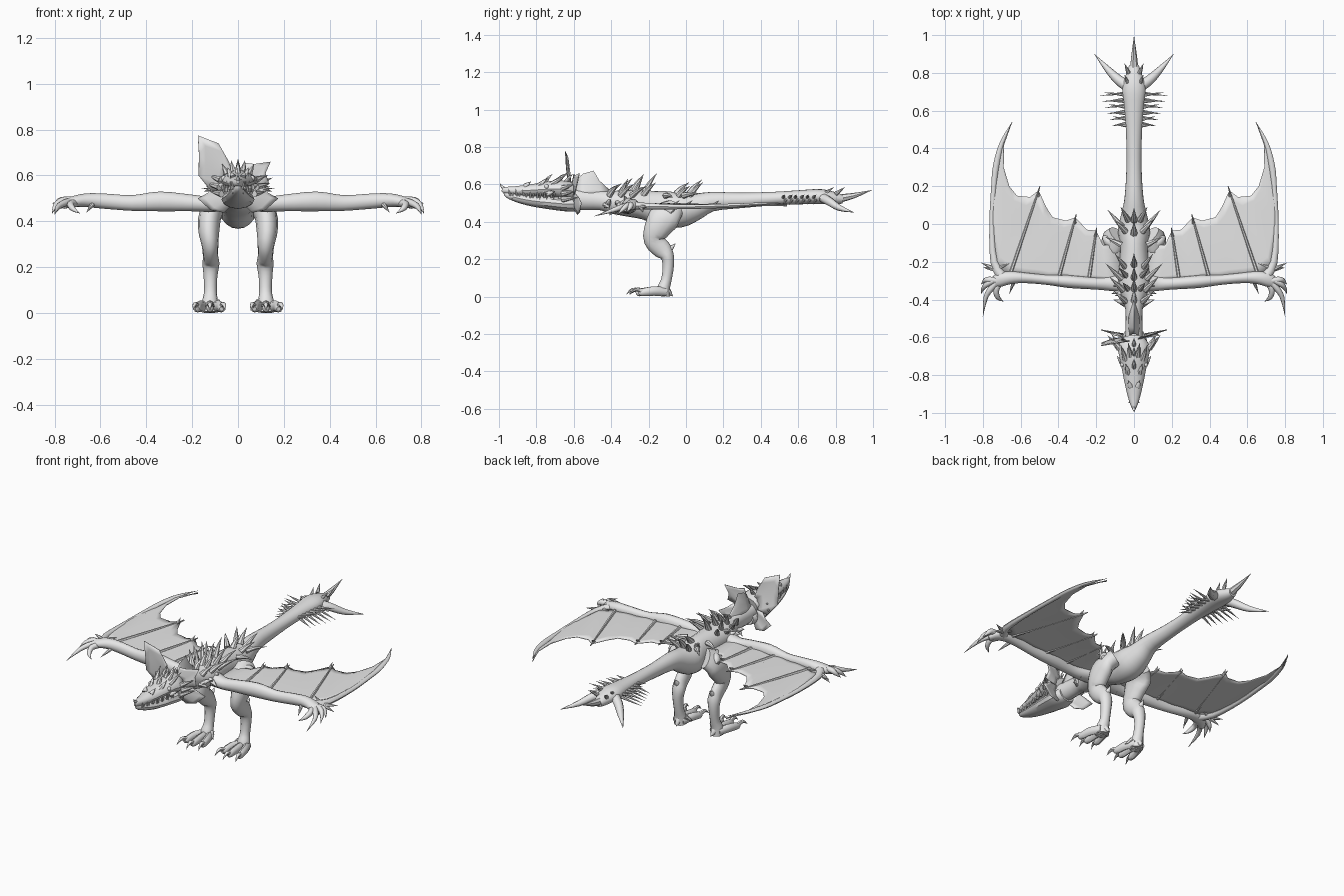
import bpy, bmesh, math, random
from mathutils import Vector as V

random.seed(4)


def material(name, rgba):
    m = bpy.data.materials.new(name)
    m.diffuse_color = rgba
    return m


HIDE = material("pale grey hide", (0.8, 0.8, 0.8, 1))


def spline(rows, sub):
    """Catmull-Rom through rows of numbers."""
    out = []
    for i in range(len(rows) - 1):
        p0, p1, p2 = rows[max(i - 1, 0)], rows[i], rows[i + 1]
        p3 = rows[min(i + 2, len(rows) - 1)]
        for k in range(sub):
            t = k / sub
            out.append([0.5 * (2 * b + (c - a) * t + (2 * a - 5 * b + 4 * c - d) * t * t
                               + (3 * b - a - 3 * c + d) * t ** 3)
                        for a, b, c, d in zip(p0, p1, p2, p3)])
    return out + [list(rows[-1])]


def tube(bm, rows, ref=(0, 0, 1), n=12, sub=3, mirror=False):
    """Elliptical tube through rows of x, y, z, side radius, up radius."""
    rows = spline(rows, sub)
    for s in ((1, -1) if mirror else (1,)):
        pts = [V((s * r[0], r[1], r[2])) for r in rows]
        rings = []
        for i, p in enumerate(pts):
            t = (pts[min(i + 1, len(pts) - 1)] - pts[max(i - 1, 0)]).normalized()
            side = t.cross(V(ref)).normalized()
            up = side.cross(t)
            a, b = max(rows[i][3], 0.0008), max(rows[i][4], 0.0008)
            rings.append([bm.verts.new(p + side * a * math.cos(k * math.tau / n)
                                       + up * b * math.sin(k * math.tau / n)) for k in range(n)])
        for q, r in zip(rings, rings[1:]):
            for k in range(n):
                bm.faces.new((q[k], q[(k + 1) % n], r[(k + 1) % n], r[k]))
        bm.faces.new(rings[0])
        bm.faces.new(rings[-1])


def spike(bm, base, tip, r, bend=(0, 0, 0), mirror=True):
    """Curved horn tapering from base to tip."""
    b, t = V(base), V(tip)
    mid = (b + t) / 2 + V(bend)
    ref = (0, 1, 0) if abs((t - b).normalized().z) > 0.8 else (0, 0, 1)
    tube(bm, [(*b, r, r), (*mid, r * .6, r * .6), (*t, 0, 0)], ref, 7, 3, mirror)


def finish(name, bm, thickness=0, angle=50):
    bmesh.ops.recalc_face_normals(bm, faces=bm.faces)
    me = bpy.data.meshes.new(name)
    bm.to_mesh(me)
    bm.free()
    ob = bpy.data.objects.new(name, me)
    bpy.context.collection.objects.link(ob)
    me.materials.append(HIDE)
    if thickness:
        mod = ob.modifiers.new("thin sheet", 'SOLIDIFY')
        mod.thickness, mod.offset = thickness, 0
    bpy.ops.object.select_all(action='DESELECT')
    ob.select_set(True)
    bpy.context.view_layer.objects.active = ob
    bpy.ops.object.shade_smooth_by_angle(angle=math.radians(angle))
    return ob


def sheet(bm, root, rim, steps=4, shift=None, mirror=False):
    """Skin stretched between two matching lines of points."""
    for s in ((1, -1) if mirror else (1,)):
        grid = []
        for i, (a, b) in enumerate(zip(root, rim)):
            col = []
            for k in range(steps + 1):
                p = V(a).lerp(V(b), k / steps)
                if shift:
                    p.z += shift(i, k / steps)
                col.append(bm.verts.new((s * p.x, p.y, p.z)))
            grid.append(col)
        for c, d in zip(grid, grid[1:]):
            for k in range(steps):
                bm.faces.new((c[k], c[k + 1], d[k + 1], d[k]))
        bmesh.ops.remove_doubles(bm, verts=bm.verts, dist=1e-5)


# Neck, torso and tail in one continuous loft
bm = bmesh.new()
tube(bm, [(0, y, z, w, h) for y, z, w, h in (
    (-.68, .54, .05, .05), (-.58, .52, .046, .055), (-.46, .515, .045, .052), (-.40, .505, .06, .06),
    (-.32, .50, .085, .07), (-.22, .49, .078, .078), (-.12, .47, .075, .095), (-.03, .462, .085, .092),
    (.05, .48, .068, .072), (.14, .508, .05, .052), (.30, .515, .04, .041), (.48, .525, .042, .036),
    (.62, .532, .052, .038), (.72, .535, .062, .04), (.80, .525, .04, .032), (.84, .52, .025, .022))], n=20)
finish("body_neck_and_tail", bm)

# Tail weapon: centre blade, curved side horns and bristles
bm = bmesh.new()
spike(bm, (0, .79, .52), (0, .995, .57), .026, (0, 0, -.006), False)
tube(bm, [(.035, .73, .53, .03, .025), (.085, .765, .51, .026, .024),
          (.14, .82, .475, .017, .017), (.21, .90, .45, 0, 0)], n=8, mirror=True)
for i in range(6):
    y = .52 + i * .032
    reach = .10 + .012 * i
    spike(bm, (.035, y, .53), (reach, y + .005 + (i % 2) * .012, .545), .01)
    spike(bm, (.035, y + .015, .52), (reach + .02, y - .002, .49), .009)
for x, y in ((.03, .74), (.03, .80)):
    spike(bm, (x, y, .55), (x + .02, y + .05, .585), .012)
finish("tail_spikes", bm)

# Back spines over shoulders and hips
bm = bmesh.new()
for y, h in ((-.39, .605), (-.33, .635), (-.27, .655), (-.20, .66), (-.03, .61), (.04, .625)):
    spike(bm, (0, y - .02, .55), (0, y + .045, h), .02, (0, -.008, 0), False)
for x, y, z, k in ((.10, -.36, .60, .05), (.13, -.28, .60, .07), (.15, -.21, .59, .08), (.08, -.23, .64, .05),
                   (.06, -.31, .63, .04), (.10, -.16, .61, .07), (.11, -.40, .52, .02), (.09, -.41, .47, .02),
                   (.15, -.07, .53, .04), (.14, .075, .55, .09), (.10, .02, .59, .06), (.07, .09, .61, .07)):
    spike(bm, (x * .45, y - k, .54 if z > .52 else .49), (x, y, z), .017, (0, 0, .006))
for x, y, z in ((.11, -.33, .54), (.12, -.37, .47), (.13, -.30, .44), (.10, -.38, .50)):
    spike(bm, (.055, y + .02, .50), (x, y, z), .02)
finish("back_spines", bm)

# Upper skull
bm = bmesh.new()
tube(bm, [(0, y, z, w, h) for y, z, w, h in (
    (-.60, .56, .055, .05), (-.65, .57, .085, .05), (-.70, .577, .078, .046), (-.77, .573, .064, .037),
    (-.85, .568, .048, .031), (-.92, .567, .031, .023), (-.97, .57, .014, .017), (-.985, .572, .005, .008))], n=14)
finish("upper_head", bm, angle=35)

# Lower jaw
bm = bmesh.new()
tube(bm, [(0, y, z, w, h) for y, z, w, h in (
    (-.57, .50, .05, .045), (-.63, .495, .072, .04), (-.72, .502, .064, .036), (-.82, .512, .05, .03),
    (-.90, .527, .034, .023), (-.955, .545, .016, .016), (-.97, .56, .005, .006))], n=12)
finish("lower_jaw", bm, angle=35)

# Teeth, nose horn, brow horns and cheek barbs
bm = bmesh.new()
spike(bm, (0, -.96, .57), (0, -.995, .605), .012, (0, -.006, 0), False)
for i in range(7):
    y = -.94 + i * .037
    w = .02 + i * .0068
    spike(bm, (w, y, .53 + .01 * (i < 3)), (w + .008, y - .008, .575), .007)
    spike(bm, (w, y + .015, .555), (w + .003, y + .01, .52), .006)
for x, y, z, tx, ty, tz in ((.045, -.72, .60, .07, -.64, .65), (.03, -.79, .59, .045, -.74, .635),
                            (.075, -.66, .58, .125, -.60, .60), (.08, -.66, .55, .14, -.59, .565),
                            (.07, -.66, .52, .12, -.58, .53), (.02, -.70, .61, .03, -.63, .665),
                            (.06, -.74, .55, .09, -.70, .565), (.02, -.86, .59, .03, -.83, .615)):
    spike(bm, (x, y, z), (tx, ty, tz), .016)
for y in (-.76, -.70, -.65):
    spike(bm, (0, y, .60), (0, y + .045, .655), .014, (0, 0, .006), False)
finish("head_horns_and_teeth", bm)

# Eyes set beneath the brows
bm = bmesh.new()
for s in (1, -1):
    v = bmesh.ops.create_uvsphere(bm, u_segments=10, v_segments=6, radius=.012)['verts']
    bmesh.ops.translate(bm, verts=v, vec=(s * .062, -.745, .588))
finish("eyes", bm)

# Head frill: tall raised fan, smaller folded fan, cheek flaps and neck crest
bm = bmesh.new()
sheet(bm, [(-.02, -.62, .60), (-.03, -.62, .60), (-.045, -.61, .59), (-.055, -.61, .57), (-.06, -.60, .55), (-.06, -.60, .53)],
      [(-.04, -.62, .66), (-.085, -.63, .74), (-.175, -.645, .775), (-.17, -.64, .69), (-.172, -.63, .60), (-.12, -.61, .535)])
sheet(bm, [(.02, -.61, .60), (.03, -.61, .60), (.045, -.60, .58), (.055, -.60, .56), (.06, -.60, .54)],
      [(.03, -.60, .655), (.07, -.59, .65), (.142, -.57, .66), (.12, -.58, .61), (.135, -.59, .565)])
sheet(bm, [(.05, -.60, .55), (.055, -.60, .53), (.055, -.60, .51), (.05, -.60, .49), (.03, -.60, .47)],
      [(.10, -.59, .55), (.13, -.57, .525), (.175, -.56, .50), (.12, -.57, .45), (.06, -.58, .438)], mirror=True)
sheet(bm, [(.03, -.59, .54), (.033, -.54, .54), (.03, -.49, .54), (.02, -.45, .545), (.005, -.41, .55)],
      [(0, -.58, .63), (0, -.55, .655), (0, -.495, .672), (0, -.465, .62), (0, -.405, .565)], mirror=True)
finish("head_frill", bm, .004)

# Wing arm, long outer finger and hand
bm = bmesh.new()
tube(bm, [(.04, -.31, .49, .055, .045), (.12, -.315, .475, .04, .034), (.20, -.315, .48, .032, .036),
          (.34, -.305, .487, .034, .043), (.46, -.295, .48, .027, .034), (.58, -.285, .488, .028, .033),
          (.66, -.285, .492, .034, .03), (.72, -.30, .485, .036, .024), (.76, -.33, .47, .018, .016)],
     n=12, mirror=True)
finish("wing_arms", bm)

bm = bmesh.new()
tube(bm, [(.69, -.29, .488, .03, .024), (.74, -.20, .483, .02, .017), (.752, 0, .48, .014, .012),
          (.742, .20, .485, .014, .011), (.73, .31, .49, .016, .01), (.70, .43, .497, .011, .007),
          (.645, .54, .50, 0, 0)], n=8, mirror=True)
finish("outer_wing_fingers", bm)

bm = bmesh.new()
for rows in ([(.72, -.30, .485), (.755, -.34, .48), (.785, -.39, .462), (.80, -.49, .43)],
             [(.71, -.31, .48), (.73, -.35, .475), (.72, -.39, .455), (.69, -.41, .435)],
             [(.72, -.29, .485), (.765, -.31, .49), (.795, -.335, .47), (.81, -.37, .435)],
             [(.73, -.30, .49), (.77, -.295, .49), (.79, -.30, .475), (.81, -.32, .45)]):
    tube(bm, [(*p, r, r) for p, r in zip(rows, (.018, .016, .012, 0))], n=8, mirror=True)
for x, y, z in ((.81, -.205, .48), (.80, -.23, .45), (.66, -.21, .50)):
    spike(bm, (.735, -.24, .48), (x, y, z), .014)
spike(bm, (.63, -.29, .48), (.66, -.37, .44), .013)
finish("wing_hands_and_claws", bm)

# Wing membrane with scalloped trailing edge and gentle ripples
trail = [(.05, -.12), (.165, -.11), (.20, -.035), (.25, -.03), (.31, .035), (.36, .018), (.43, .035),
         (.465, .09), (.505, .178), (.55, .143), (.62, .15), (.66, .20), (.69, .30), (.688, .42), (.645, .54)]
lead = [(.05, -.30), (.14, -.30), (.24, -.30), (.32, -.30), (.40, -.29), (.46, -.29), (.52, -.28), (.59, -.28),
        (.66, -.28), (.73, -.22), (.75, -.05), (.75, .10), (.74, .25), (.71, .41), (.645, .54)]
bm = bmesh.new()
sheet(bm, [(x, y, .487) for x, y in lead], [(x, y, .49) for x, y in trail], 8,
      lambda i, t: .009 * math.sin(math.pi * t) * (1 if i % 2 else -.6), True)
finish("wing_membranes", bm, .004)

# Thin finger bones and barbs at the membrane points
bm = bmesh.new()
for i in (2, 4, 8):
    (x, y), (u, v) = lead[i], trail[i]
    tube(bm, [(x, y, .487, .01, .01), ((x + u) / 2, (y + v) / 2, .488, .007, .008),
              (u, v, .49, .004, .005), (u - .004, v + .015, .495, 0, 0)], n=6, mirror=True)
    spike(bm, (u + .004, v - .03, .49), (u, v, .515), .009)
finish("wing_ribs", bm)

# Hind legs
bm = bmesh.new()
tube(bm, [(.085, -.06, .47, .05, .06), (.12, -.11, .43, .05, .085), (.127, -.155, .36, .046, .07),
          (.122, -.17, .30, .037, .055), (.12, -.125, .25, .033, .05), (.118, -.10, .215, .037, .036),
          (.12, -.095, .16, .03, .03), (.12, -.105, .09, .028, .028), (.122, -.12, .045, .036, .034),
          (.122, -.125, .004, .036, .04)], (0, 1, 0), 12, mirror=True)
spike(bm, (.118, -.11, .23), (.118, -.055, .285), .026)
tube(bm, [(.10, -.12, .46, .03, .03), (.135, -.09, .465, .03, .035), (.158, -.07, .45, .012, .015)], n=10, mirror=True)
finish("hind_legs", bm)

# Toes and talons
bm = bmesh.new()
for dx, ly in ((-.05, -.23), (0, -.25), (.055, -.235)):
    tx = .122 + dx
    tube(bm, [(.122 + dx * .3, -.11, .025, .022, .025), (.122 + dx * .8, -.17, .03, .019, .025),
              (tx, ly, .022, .017, .02), (tx, ly - .018, .018, .009, .01)], n=8, mirror=True)
    tube(bm, [(tx, ly + .01, .026, .013, .014), (tx + dx * .2, ly - .035, .038, .01, .01),
              (tx + dx * .35, ly - .07, .012, 0, 0)], n=7, mirror=True)
spike(bm, (.12, -.10, .03), (.115, -.07, .002), .02)
spike(bm, (.09, -.12, .05), (.06, -.15, .02), .014)
finish("toes_and_talons", bm)
